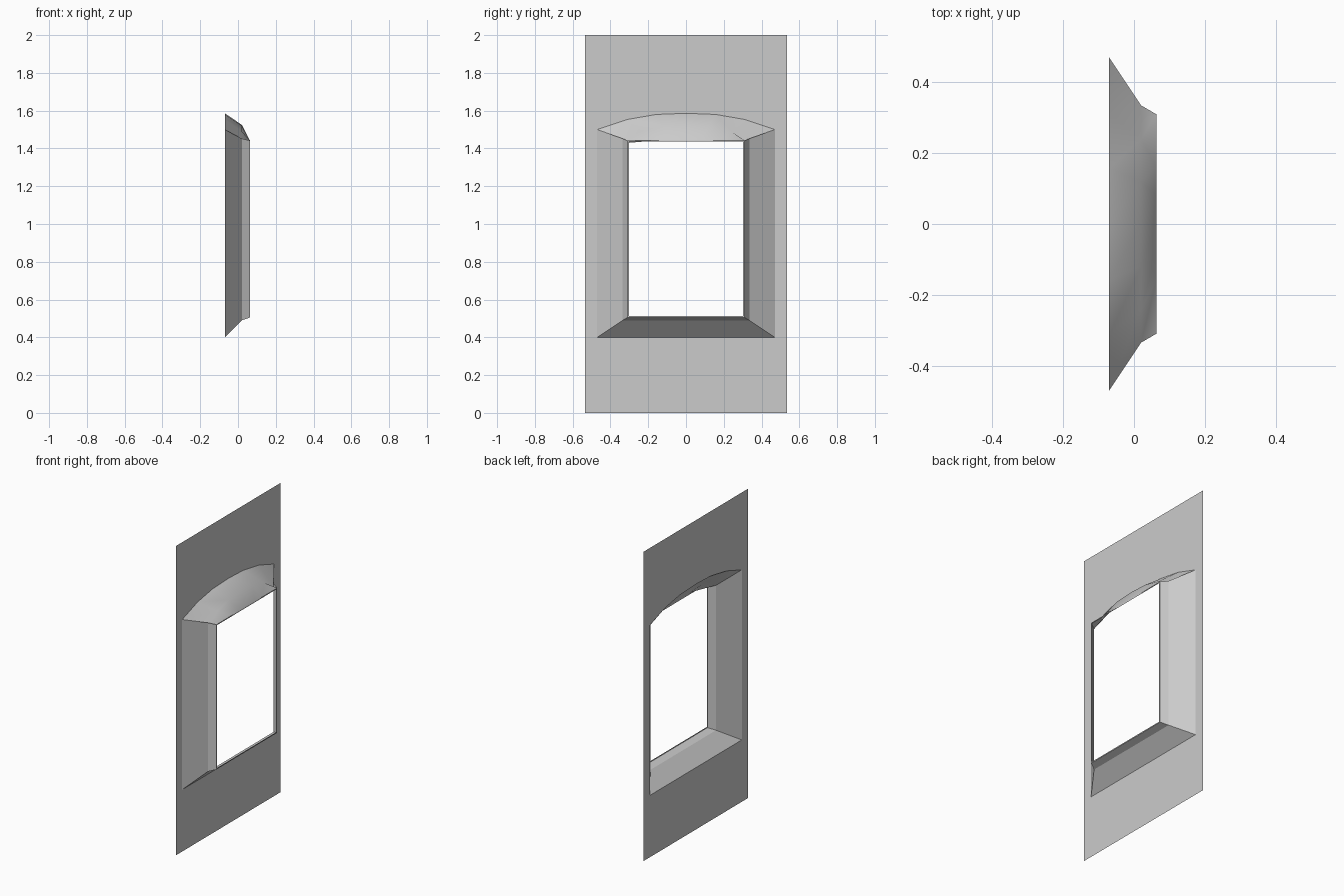
import bpy, bmesh, math

if "Cube" in bpy.data.objects:
    bpy.data.objects.remove(bpy.data.objects["Cube"])

X0, X1, X2 = -0.07, 0.02, 0.063      # wall plane, mid crease, inner frame plane


def loft(name, *grids):
    """Each grid is a list of rows of points; neighbouring rows are skinned with quads."""
    bm = bmesh.new()
    for rows in grids:
        vs = [[bm.verts.new(p) for p in row] for row in rows]
        for a, b in zip(vs, vs[1:]):
            for i in range(len(a) - 1):
                bm.faces.new((a[i], a[i + 1], b[i + 1], b[i]))
    bmesh.ops.remove_doubles(bm, verts=bm.verts, dist=1e-5)
    bmesh.ops.recalc_face_normals(bm, faces=bm.faces)
    # make the surfaces face the +x side
    if sum(f.normal.x * f.calc_area() for f in bm.faces) < 0:
        bmesh.ops.reverse_faces(bm, faces=bm.faces)
    me = bpy.data.meshes.new(name)
    bm.to_mesh(me)
    bm.free()
    ob = bpy.data.objects.new(name, me)
    bpy.context.collection.objects.link(ob)
    return ob


def at(x, pts):
    return [(x, y, z) for y, z in pts]


def both(half):
    """Mirror a half profile (ending on y = 0) to the full width."""
    return half + [(-y, z) for y, z in half[-2::-1]]


# Arch rows, from the springing to the crown
outer = both([(-0.47, 1.5), (-0.313, 1.553), (-0.157, 1.58), (0, 1.586)])
mid = both([(-0.335, 1.427), (-0.24, 1.49), (-0.12, 1.52), (0, 1.525)])
inner = both([(-0.31, 1.442), (-0.16, 1.442), (-0.08, 1.442), (0, 1.442)])

# Flat wall with an arched opening
top = [(y * 0.535 / 0.47, 2.0) for y, z in outer]
sides = [[at(X0, [(s * 0.535, 0), (s * 0.47, 0.4)]),
          at(X0, [(s * 0.535, 2), (s * 0.47, 1.5)])] for s in (-1, 1)]
loft("wall", [at(X0, top), at(X0, outer)], *sides,
     [at(X0, [(-0.535, 0), (0.535, 0)]), at(X0, [(-0.47, 0.4), (0.47, 0.4)])])

# Arched head, flattening to a straight inner edge
head = loft("arched_head", [at(X0, outer), at(X1, mid), at(X2, inner)])

# Splayed jambs
for s, name in ((-1, "left_jamb"), (1, "right_jamb")):
    loft(name, [[(X0, s * 0.47, 0.4), (X0, s * 0.47, 1.5)],
                [(X1, s * 0.335, 0.49), (X1, s * 0.335, 1.452)],
                [(X2, s * 0.31, 0.505), (X2, s * 0.31, 1.442)]])

# Sloping sill
loft("sill", [[(X0, -0.47, 0.4), (X0, 0.47, 0.4)],
              [(X1, -0.335, 0.49), (X1, 0.335, 0.49)],
              [(X2, -0.31, 0.505), (X2, 0.31, 0.505)]])

# Thin lip around the clear opening
def rect(w, z0, z1):
    return [(-w, z0), (w, z0), (w, z1), (-w, z1), (-w, z0)]


loft("opening_lip", [at(X2, rect(0.31, 0.505, 1.442)), at(X2, rect(0.302, 0.512, 1.436))])

# Smooth the arch only
bpy.context.view_layer.objects.active = head
head.select_set(True)
bpy.ops.object.shade_smooth_by_angle(angle=math.radians(30))
